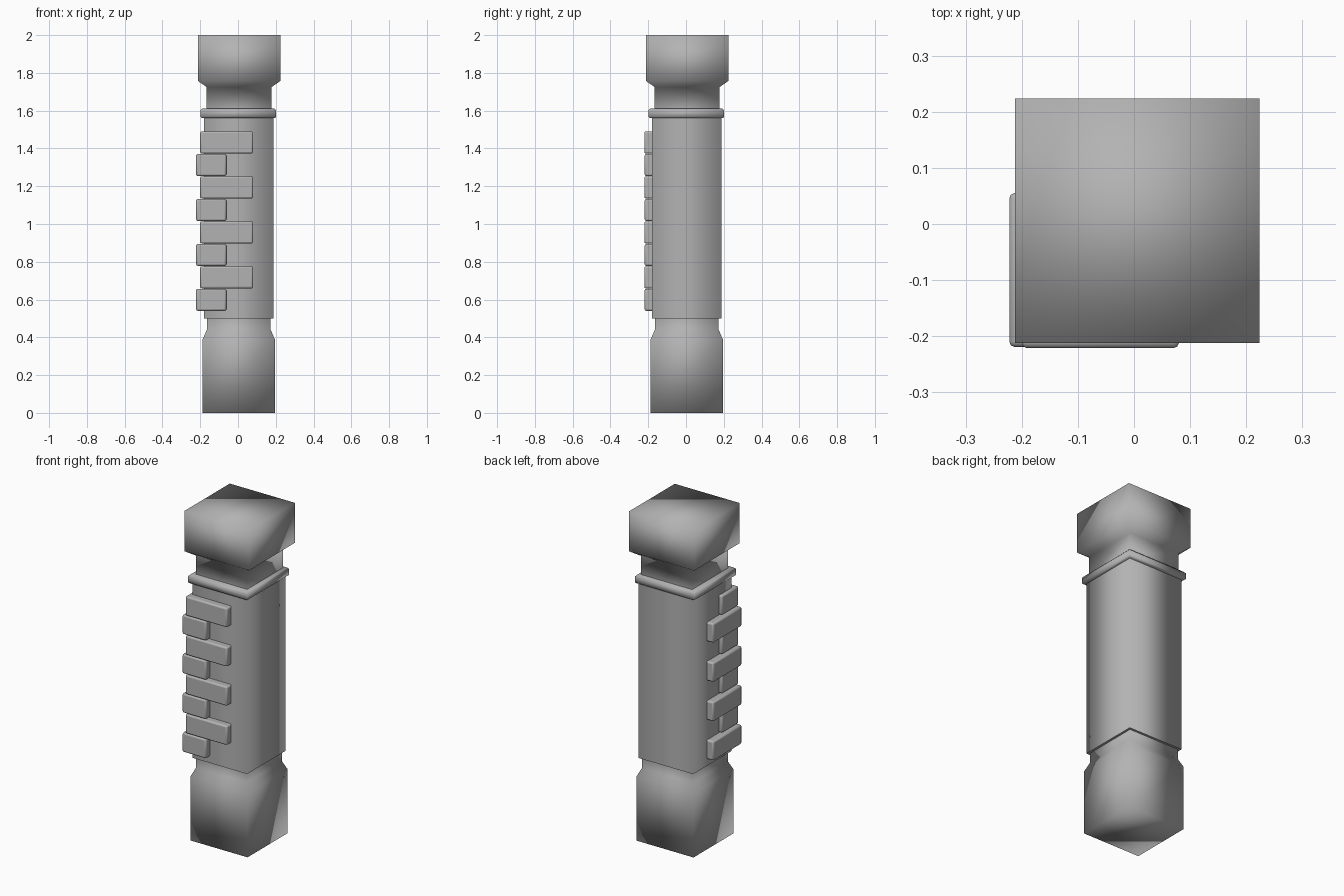
import bpy
import bmesh
from mathutils import Vector

default = bpy.data.objects.get("Cube")
if default:
    bpy.data.objects.remove(default, do_unlink=True)

stone = bpy.data.materials.new("grey_stone")
stone.use_nodes = True
GREY = (0.45, 0.45, 0.45, 1)
stone.diffuse_color = GREY
stone.node_tree.nodes["Principled BSDF"].inputs["Base Color"].default_value = GREY


def finish(bm, name):
    bmesh.ops.recalc_face_normals(bm, faces=bm.faces)
    mesh = bpy.data.meshes.new(name)
    bm.to_mesh(mesh)
    bm.free()
    mesh.materials.append(stone)
    obj = bpy.data.objects.new(name, mesh)
    bpy.context.collection.objects.link(obj)
    return obj


def square_loft(name, centre, profile, bottom=True, top=True, sharp_ends=False):
    """Stack square rings given as (half width, height), shaded smooth."""
    bm = bmesh.new()
    corners = [(-1, -1), (1, -1), (1, 1), (-1, 1)]
    rings = [[bm.verts.new((centre + sx * h, centre + sy * h, z)) for sx, sy in corners]
             for h, z in profile]
    for low, high in zip(rings, rings[1:]):
        for i in range(4):
            j = (i + 1) % 4
            bm.faces.new((low[i], low[j], high[j], high[i]))
    if bottom:
        bm.faces.new(rings[0][::-1])
    if top:
        bm.faces.new(rings[-1])
    for face in bm.faces:
        face.smooth = True
    if sharp_ends:
        for edge in bm.edges:
            a, b = edge.verts
            if abs(a.co.z - b.co.z) < 0.001:
                edge.smooth = False
    return finish(bm, name)


def brick(name, low, high):
    """Block between two corners with softened edges."""
    low, high = Vector(low), Vector(high)
    bm = bmesh.new()
    bmesh.ops.create_cube(bm, size=1)
    for v in bm.verts:
        v.co = (low + high) / 2 + v.co * (high - low)
    obj = finish(bm, name)
    bevel = obj.modifiers.new("soft_edges", "BEVEL")
    bevel.width = 0.009
    bevel.segments = 2
    bpy.ops.object.select_all(action="DESELECT")
    obj.select_set(True)
    bpy.context.view_layer.objects.active = obj
    bpy.ops.object.shade_smooth_by_angle(angle=0.7)


# Column, from the foot up
square_loft("base", 0.004, [(0.191, 0), (0.191, 0.39), (0.169, 0.44), (0.169, 0.51)],
            top=False)
square_loft("shaft", 0.004, [(0.183, 0.5), (0.183, 1.57)], sharp_ends=True)
square_loft("collar", 0.002, [(0.192, 1.56), (0.2, 1.567), (0.2, 1.602), (0.19, 1.612)])
square_loft("capital", 0.006, [(0.172, 1.6), (0.172, 1.725), (0.218, 1.757), (0.218, 2)],
            bottom=False)

# Corner bricks, alternately long on the front and long on the side
ROWS, TOP, STEP = 8, 1.49, 0.119
for row in range(ROWS):
    z1 = TOP - row * STEP
    z0 = z1 - STEP + 0.002
    if row % 2 == 0:
        brick(f"front_brick_{row}", (-0.2, -0.221, z0), (0.08, -0.06, z1))
    else:
        brick(f"side_brick_{row}", (-0.222, -0.219, z0), (-0.062, 0.055, z1))
